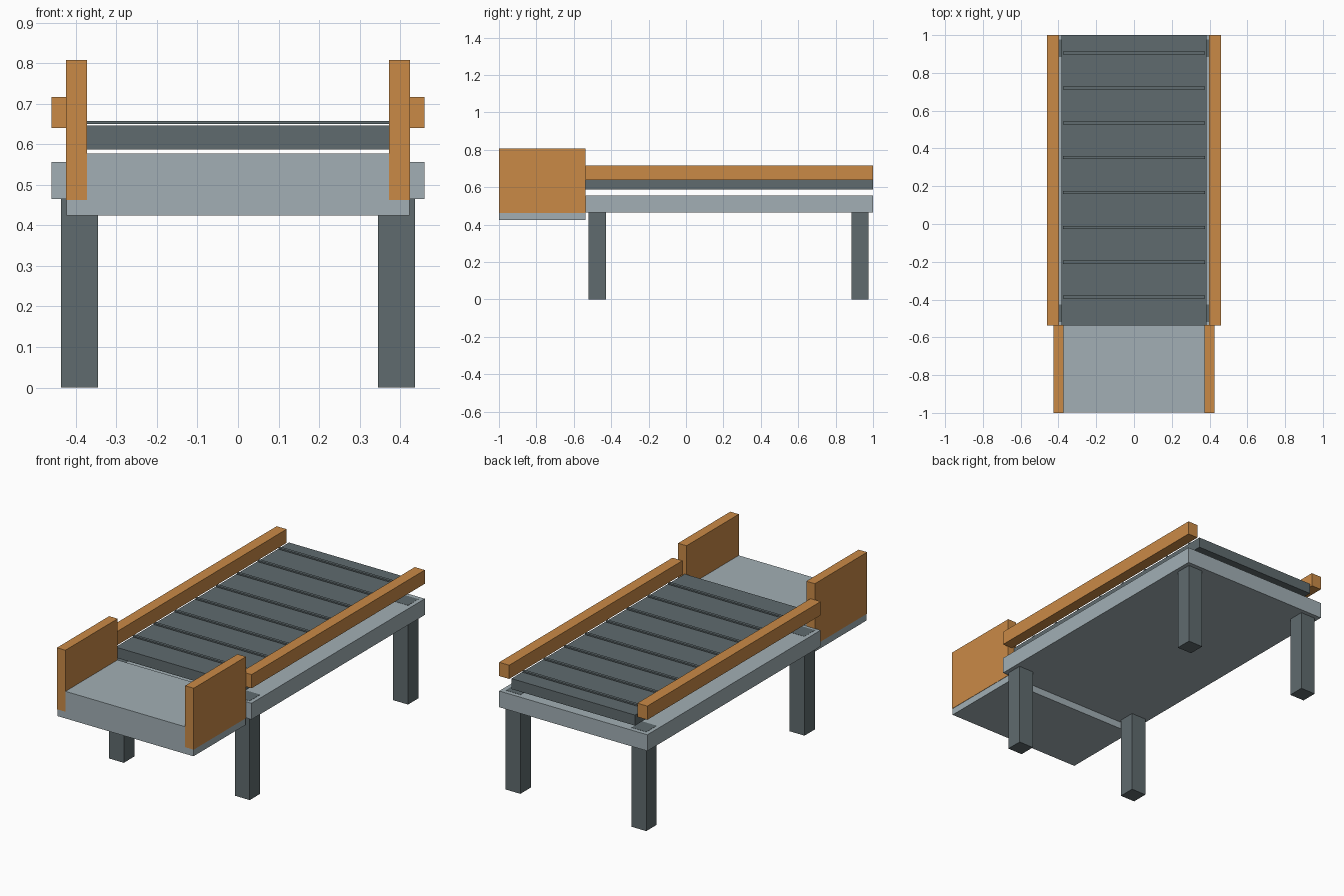
import bpy

cube = bpy.data.objects.get("Cube")
if cube:
    bpy.data.objects.remove(cube, do_unlink=True)


def material(name, rgb):
    m = bpy.data.materials.new(name)
    m.use_nodes = True
    m.diffuse_color = (*rgb, 1)
    m.node_tree.nodes["Principled BSDF"].inputs["Base Color"].default_value = (*rgb, 1)
    return m


orange = material("orange", (0.59, 0.255, 0.062))
light_grey = material("light grey", (0.36, 0.43, 0.46))
dark_grey = material("dark grey", (0.115, 0.147, 0.157))


def box(name, mat, x, y, z):
    """Box spanning the given (low, high) ranges."""
    spans = (x, y, z)
    bpy.ops.mesh.primitive_cube_add(size=1, location=[(a + b) / 2 for a, b in spans])
    ob = bpy.context.object
    ob.name = name
    ob.scale = [b - a for a, b in spans]
    bpy.ops.object.transform_apply(location=False, rotation=False, scale=True)
    ob.data.materials.append(mat)
    return ob


def pair(name, mat, x, y, z):
    """Matching boxes on the left (+x) and right (-x)."""
    box("left_" + name, mat, x, y, z)
    box("right_" + name, mat, (-x[1], -x[0]), y, z)


JOINT = -0.537  # where the tray meets the conveyor bed

# Conveyor bed, legs and guard rails
box("bed_frame", light_grey, (-0.46, 0.46), (JOINT, 1), (0.465, 0.556))
pair("front_leg", dark_grey, (0.345, 0.437), (-0.52, -0.427), (0, 0.557))
pair("back_leg", dark_grey, (0.345, 0.437), (0.884, 0.976), (0, 0.557))
pair("guard_rail", orange, (0.398, 0.46), (JOINT, 1), (0.64, 0.717))

# Belt with thin raised cleats
box("belt", dark_grey, (-0.384, 0.384), (JOINT, 1), (0.587, 0.646))
for i in range(8):
    y = -0.387 + i * 0.1845
    box(f"belt_cleat_{i + 1}", dark_grey, (-0.376, 0.376), (y - 0.008, y + 0.008), (0.65, 0.658))

# Loading tray with side panels
box("tray", light_grey, (-0.423, 0.423), (-0.999, JOINT), (0.425, 0.577))
pair("tray_panel", orange, (0.372, 0.425), (-1, JOINT + 0.001), (0.463, 0.808))
